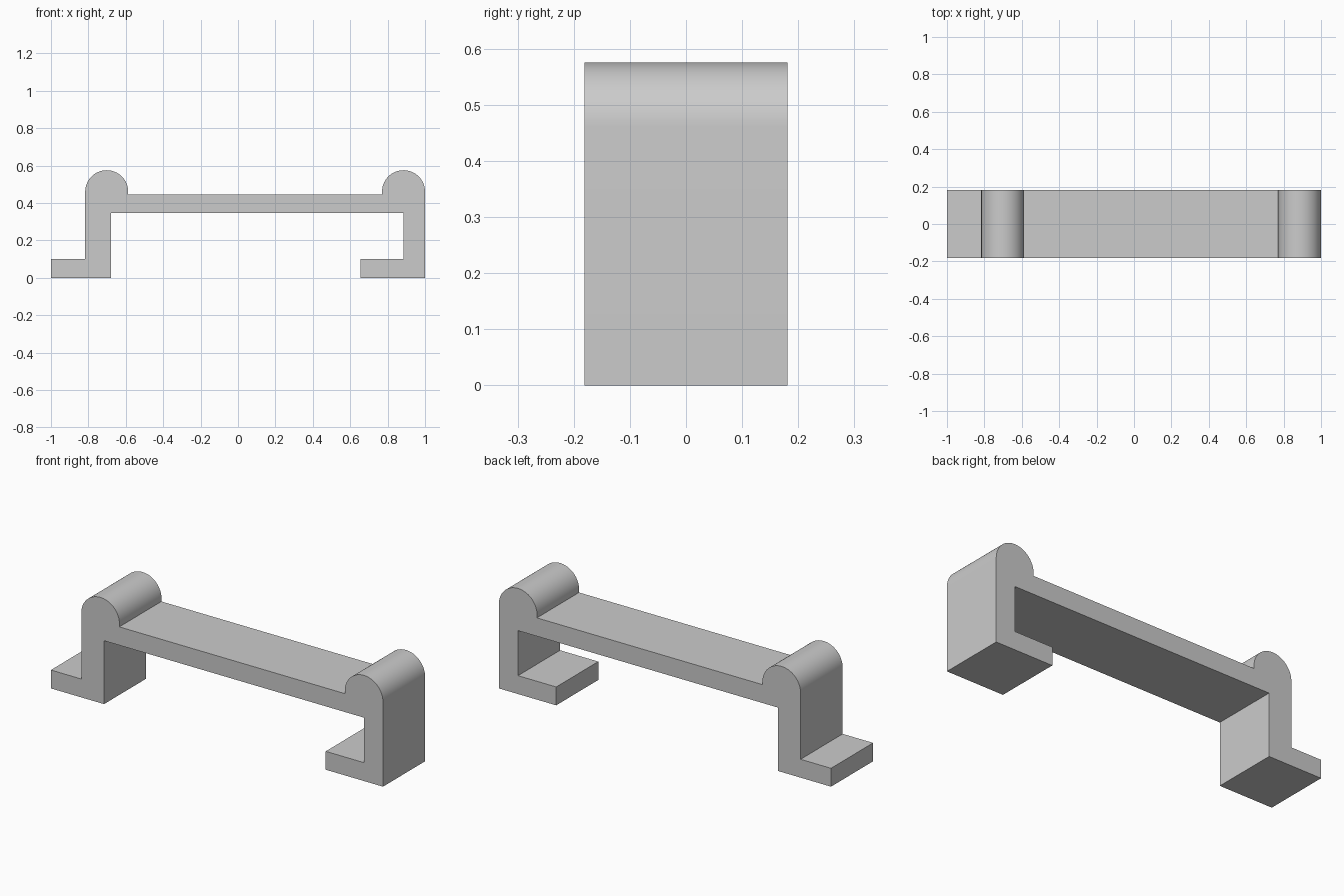
import bpy
import bmesh
from math import asin, cos, sin, pi

cube = bpy.data.objects.get("Cube")
if cube:
    bpy.data.objects.remove(cube, do_unlink=True)

HALF_DEPTH = 0.181
FOOT_TOP = 0.1
RAIL_BOTTOM, RAIL_TOP = 0.345, 0.445
RADIUS, ROLL_Z = 0.115, 0.46
LEFT_ROLL_X, RIGHT_ROLL_X = -0.702, 0.885

grey = bpy.data.materials.new("light grey")
grey.use_nodes = True
colour = (0.6, 0.6, 0.6, 1)
grey.diffuse_color = colour
grey.node_tree.nodes["Principled BSDF"].inputs["Base Color"].default_value = colour


def arc(cx, start, end, steps=32):
    """Points on a roll's rim, from the start angle to the end angle."""
    angles = [start + (end - start) * i / steps for i in range(steps + 1)]
    return [(cx + RADIUS * cos(a), ROLL_Z + RADIUS * sin(a)) for a in angles]


def extrude_profile(name, points):
    """Extrude an x-z outline through the whole depth."""
    bm = bmesh.new()
    face = bm.faces.new([bm.verts.new((x, -HALF_DEPTH, z)) for x, z in points])
    result = bmesh.ops.extrude_face_region(bm, geom=[face])
    moved = [v for v in result["geom"] if isinstance(v, bmesh.types.BMVert)]
    bmesh.ops.translate(bm, verts=moved, vec=(0, 2 * HALF_DEPTH, 0))
    bmesh.ops.recalc_face_normals(bm, faces=bm.faces)
    mesh = bpy.data.meshes.new(name)
    bm.to_mesh(mesh)
    bm.free()
    mesh.materials.append(grey)
    obj = bpy.data.objects.new(name, mesh)
    bpy.context.collection.objects.link(obj)
    bpy.ops.object.select_all(action="DESELECT")
    obj.select_set(True)
    bpy.context.view_layer.objects.active = obj
    bpy.ops.object.shade_smooth_by_angle(angle=pi / 6)


# Bench body: outward foot, both legs, rail and the two rolled ends
dip = asin((ROLL_Z - RAIL_TOP) / RADIUS)
right_edge = RIGHT_ROLL_X + RADIUS
left_edge = LEFT_ROLL_X - RADIUS
body = [(-0.68, 0), (-1, 0), (-1, FOOT_TOP), (left_edge, FOOT_TOP)]
body += arc(LEFT_ROLL_X, pi, -dip)
body += arc(RIGHT_ROLL_X, pi + dip, 0)
body += [(right_edge, FOOT_TOP), (RIGHT_ROLL_X, FOOT_TOP),
         (RIGHT_ROLL_X, RAIL_BOTTOM), (-0.68, RAIL_BOTTOM)]
extrude_profile("bench_body", body)

# Separate foot turned inward under the other leg
extrude_profile("inward_foot", [(0.655, 0), (right_edge, 0),
                                (right_edge, FOOT_TOP), (0.655, FOOT_TOP)])
